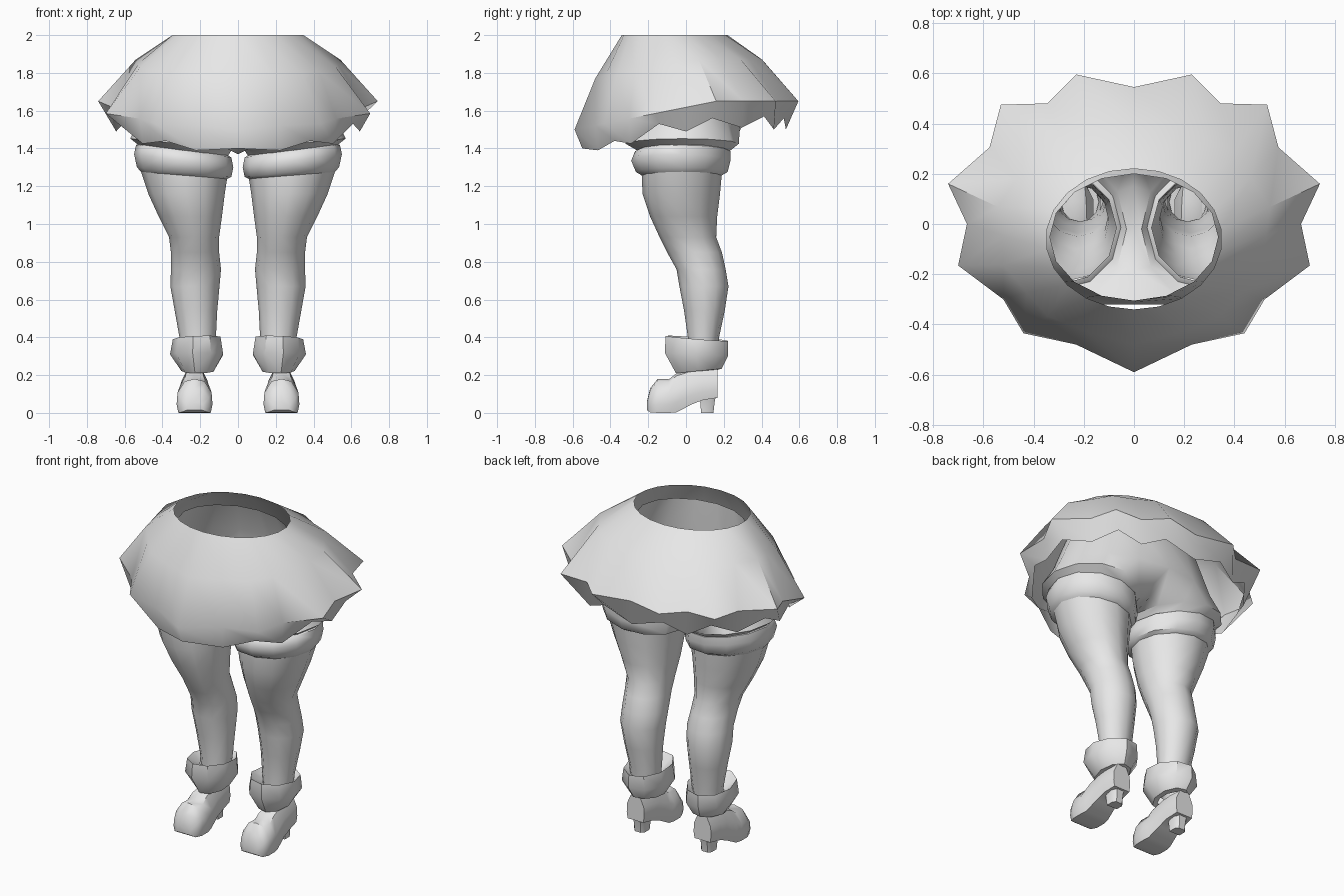
import bpy, bmesh, math

cube = bpy.data.objects.get("Cube")
if cube:
    bpy.data.objects.remove(cube, do_unlink=True)

grey = bpy.data.materials.new("plain_grey")
grey.use_nodes = True
grey.diffuse_color = (0.8, 0.8, 0.8, 1)
grey.node_tree.nodes["Principled BSDF"].inputs["Base Color"].default_value = (0.8, 0.8, 0.8, 1)


def finish(name, bm, angle=40):
    bmesh.ops.recalc_face_normals(bm, faces=bm.faces)
    mesh = bpy.data.meshes.new(name)
    bm.to_mesh(mesh)
    bm.free()
    mesh.materials.append(grey)
    ob = bpy.data.objects.new(name, mesh)
    bpy.context.collection.objects.link(ob)
    bpy.ops.object.select_all(action='DESELECT')
    ob.select_set(True)
    bpy.context.view_layer.objects.active = ob
    bpy.ops.object.shade_smooth_by_angle(angle=math.radians(angle))
    return ob


def bridge(bm, a, b):
    n = len(a)
    for i in range(n):
        j = (i + 1) % n
        bm.faces.new((a[i], a[j], b[j], b[i]))


def loft(name, rings, caps=False, angle=40):
    """Skin a list of equal-length point rings."""
    bm = bmesh.new()
    loops = [[bm.verts.new(p) for p in r] for r in rings]
    for a, b in zip(loops, loops[1:]):
        bridge(bm, a, b)
    if caps:
        bm.faces.new(loops[0])
        bm.faces.new(loops[-1])
    return finish(name, bm, angle)


def oval(x0, x1, y0, y1, z, tilt_x=0, tilt_y=0, n=12, side=1):
    """Oval ring inside a box; tilts raise it along +x and +y."""
    cx, cy, rx, ry = (x0 + x1) / 2, (y0 + y1) / 2, (x1 - x0) / 2, (y1 - y0) / 2
    ring = []
    for i in range(n):
        a = (i - n / 3) * 2 * math.pi / n
        dx, dy = rx * math.cos(a), ry * math.sin(a)
        ring.append((side * (cx + dx), cy + dy, z + tilt_x * dx + tilt_y * dy))
    return ring


# Skirt: pleat outline from front centre to back centre, tips on even entries
outline = [(0, -.59), (.23, -.48), (.44, -.435), (.52, -.30), (.70, -.165), (.665, 0),
           (.74, .16), (.575, .305), (.53, .475), (.345, .48), (.23, .595), (0, .545)]
hem_z = [1.40, 1.39, 1.44, 1.425, 1.53, 1.49, 1.56, 1.51, 1.57, 1.50, 1.56, 1.50]
waist, middle, pleats, hem = [], [], [], []
for k, (x, y) in enumerate(outline):
    a = math.pi * (k / 11 - 0.5)
    wx, wy = .35 * math.cos(a), -.06 + .28 * math.sin(a)
    if k in (0, 11):
        wx = 0
    tip_z = min(1.65, 1.5 + 0.2 * (y + .59))
    back = (y + .6) / 1.2
    # the middle ring softens the pleats
    ang = math.atan2(y + .02, x)
    sx, sy = .67 * math.cos(ang), -.02 + .57 * math.sin(ang)
    t = .56
    mx = wx + (0.5 * (x + sx) - wx) * t
    my = wy + (0.5 * (y + sy) - wy) * t
    s = .97 if k % 2 else .87
    if k == 0:
        s = .93
    waist.append((wx, wy, 2.0))
    middle.append((mx, my, 1.77 + .1 * min(1, back * 1.6)))
    pleats.append((x, y, tip_z))
    hem.append((x * s, y * s, hem_z[k]))


def full(half):
    return half + [(-x, y, z) for x, y, z in reversed(half[1:-1])]


loft("skirt", [full(r) for r in (waist, middle, pleats, hem)], angle=48)

# Shorts: hip rings that split into two leg openings at the crotch
bm = bmesh.new()


def hip_ring(rx, y0, y1, z):
    ring = []
    for i in range(16):
        a = 2 * math.pi * i / 16 - math.pi / 2
        ring.append(bm.verts.new((rx * math.cos(a), (y0 + y1) / 2 + (y1 - y0) / 2 * math.sin(a), z)))
    return ring


hips = [hip_ring(*r) for r in ((.335, -.305, .20, 1.93), (.43, -.31, .27, 1.75), (.53, -.32, .31, 1.54))]
for a, b in zip(hips, hips[1:]):
    bridge(bm, a, b)
low = hips[-1]
crotch = [bm.verts.new(p) for p in ((0, .15, 1.43), (0, -.02, 1.37), (0, -.18, 1.42))]
for side in (1, -1):
    outer = low[:9] if side == 1 else [low[0]] + low[:7:-1]
    loop = outer + crotch
    for box in ((.03, .57, -.32, .28, 1.425, .1), (.06, .53, -.25, .23, 1.385, .15)):
        nxt = [bm.verts.new(p) for p in oval(*box, side=side)]
        bridge(bm, loop, nxt)
        loop = nxt
finish("shorts", bm, 50)

# Boot stations along the foot: y, bottom, top, half width
foot = [(-.207, .015, .06, .045), (-.19, .003, .13, .08), (-.15, 0, .18, .095),
        (-.09, 0, .178, .095), (-.05, .003, .21, .088), (.03, .045, .235, .075),
        (.09, .068, .24, .072), (.168, .08, .24, .06)]
# Cross-section of the boot as fractions of half width and height
section = [(-.9, 0), (.9, 0), (1, .25), (.95, .6), (.55, .93), (0, 1), (-.55, .93), (-.95, .6), (-1, .25)]

for side, tag in ((1, "left"), (-1, "right")):
    # Rolled band at the top of the stocking
    band = [(.07, .52, -.24, .21, 1.40, .12), (.035, .54, -.27, .235, 1.385, .13),
            (.025, .55, -.29, .235, 1.335, .13), (.035, .535, -.265, .22, 1.275, .1),
            (.06, .51, -.23, .185, 1.255, .08)]
    loft(tag + "_thigh_band", [oval(*b, side=side) for b in band], angle=50)

    # Stocking from thigh to ankle
    leg = [(.055, .515, -.235, .19, 1.27, .05), (.07, .475, -.23, .18, 1.16),
           (.085, .42, -.19, .165, 1.04), (.10, .365, -.14, .16, .93),
           (.10, .355, -.10, .19, .85), (.09, .355, -.05, .21, .76),
           (.098, .358, -.035, .225, .67), (.11, .335, -.01, .205, .54),
           (.117, .31, .01, .175, .40), (.14, .29, .01, .165, .24)]
    loft(tag + "_stocking", [oval(*b, side=side) for b in leg], angle=50)

    # Flared ankle cuff with a sunken top
    cuff = [(.13, .30, -.01, .175, .35), (.085, .345, -.11, .225, .395, -.04, -.08),
            (.07, .36, -.115, .225, .31, 0, -.05), (.125, .30, -.055, .19, .222, 0, .1),
            (.16, .27, -.03, .16, .225)]
    loft(tag + "_ankle_cuff", [oval(*b, n=9, side=side) for b in cuff], angle=42)

    # Boot
    rings = [[(side * (.23 + hw * u), y, b + (t - b) * v) for u, v in section] for y, b, t, hw in foot]
    loft(tag + "_boot", rings, caps=True, angle=45)

    # Tapered heel: z, front, back, half width
    heel = [(.0, .08, .145, .036), (.06, .075, .152, .04), (.13, .04, .168, .058)]
    rings = [[(side * (.23 + sx * hw * w), y, z) for sx, y, w in
              ((-1, f, 1), (1, f, 1), (1, (f + b) / 2 + .015, 1), (.55, b, 1), (-.55, b, 1), (-1, (f + b) / 2 + .015, 1))]
             for z, f, b, hw in heel]
    loft(tag + "_heel", rings, caps=True, angle=40)
